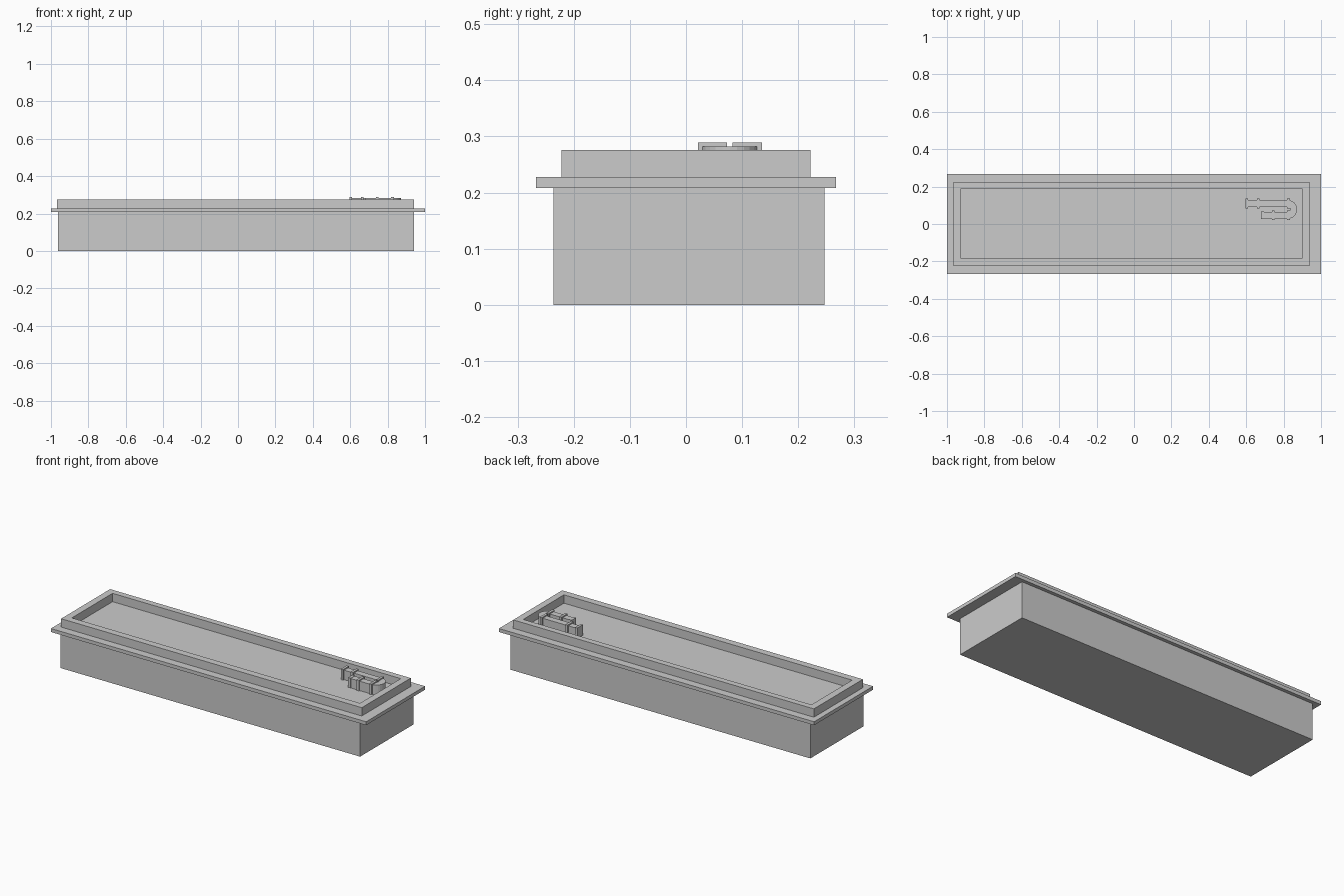
import bpy, bmesh, math

if "Cube" in bpy.data.objects:
    bpy.data.objects.remove(bpy.data.objects["Cube"])


def prism(name, outline, z0, z1):
    """Extrude a closed xy outline between two heights."""
    bm = bmesh.new()
    face = bm.faces.new([bm.verts.new((x, y, z0)) for x, y in outline])
    top = bmesh.ops.extrude_face_region(bm, geom=[face])["geom"]
    for v in top:
        if isinstance(v, bmesh.types.BMVert):
            v.co.z = z1
    bmesh.ops.recalc_face_normals(bm, faces=bm.faces)
    me = bpy.data.meshes.new(name)
    bm.to_mesh(me)
    bm.free()
    ob = bpy.data.objects.new(name, me)
    bpy.context.collection.objects.link(ob)
    return ob


def rect(x0, x1, y0, y1):
    return [(x0, y0), (x1, y0), (x1, y1), (x0, y1)]


def box(name, x0, x1, y0, y1, z0, z1):
    return prism(name, rect(x0, x1, y0, y1), z0, z1)


def frame(name, outer, inner, z0, z1):
    """Rectangular ring with an open middle."""
    bm = bmesh.new()
    loops = [[bm.verts.new((x, y, z)) for x, y in rect(*r)]
             for r, z in ((outer, z0), (outer, z1), (inner, z1), (inner, z0))]
    for a, b in zip(loops, loops[1:] + loops[:1]):
        for i in range(4):
            j = (i + 1) % 4
            bm.faces.new((a[i], a[j], b[j], b[i]))
    bmesh.ops.recalc_face_normals(bm, faces=bm.faces)
    me = bpy.data.meshes.new(name)
    bm.to_mesh(me)
    bm.free()
    ob = bpy.data.objects.new(name, me)
    bpy.context.collection.objects.link(ob)
    return ob


FLOOR, RIM_TOP = 0.228, 0.276

# Chest body, overhanging slab and raised rim
box("chest_body", -0.962, 0.94, -0.236, 0.247, 0, 0.208)
box("top_slab", -1, 1, -0.267, 0.267, 0.208, FLOOR)
frame("raised_rim", (-0.967, 0.941, -0.222, 0.222),
      (-0.927, 0.902, -0.182, 0.187), FLOOR, RIM_TOP)

# Hooked bar lying on the floor of the tray
CX, CY, R_OUT, R_IN = 0.822, 0.078, 0.05, 0.014
LONG_END, SHORT_END = 0.60, 0.69


def arc(r, steps=12):
    return [(CX + r * math.cos(a), CY + r * math.sin(a))
            for a in (math.pi * (i / steps - 0.5) for i in range(steps + 1))]


outline = ([(SHORT_END, CY - R_OUT)] + arc(R_OUT)
           + [(LONG_END, CY + R_OUT), (LONG_END, CY + R_IN)]
           + arc(R_IN)[::-1] + [(SHORT_END, CY - R_IN)])
prism("hook_bar", outline, FLOOR, 0.282)

# Square collars around both legs of the hook
for i, (x, upper) in enumerate([(0.602, True), (0.664, True), (0.826, True),
                                (0.745, False), (0.826, False)]):
    y0, y1 = (0.083, 0.135) if upper else (0.021, 0.073)
    box(f"collar_{i}", x - 0.007, x + 0.007, y0, y1, FLOOR, 0.289)

# End cap of the short leg
box("hook_tip", 0.68, 0.696, 0.027, 0.066, FLOOR, 0.284)
